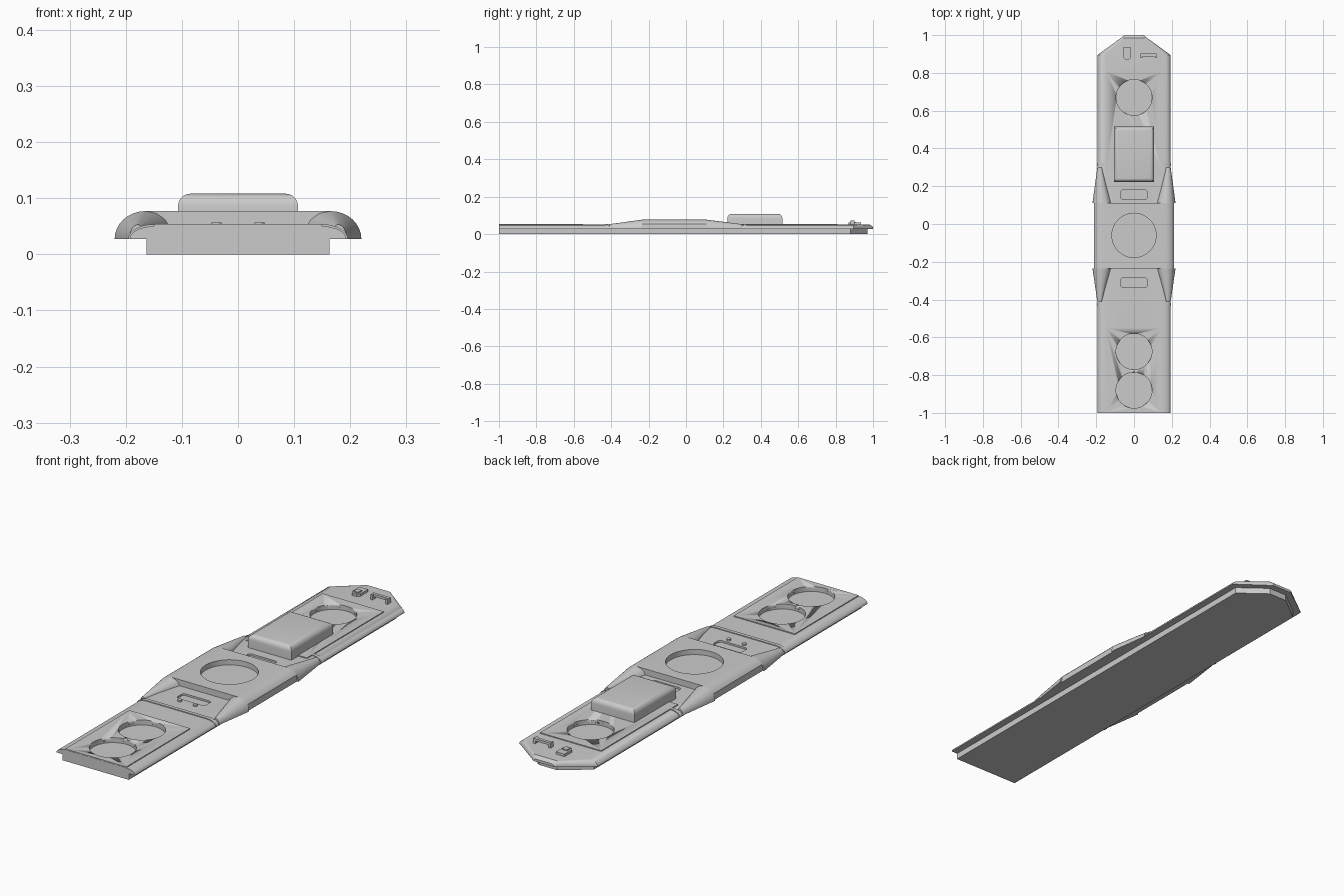
import bpy, bmesh, math
from mathutils import Matrix

if "Cube" in bpy.data.objects:
    bpy.data.objects.remove(bpy.data.objects["Cube"])

grey = bpy.data.materials.new("roof grey")
grey.use_nodes = True
grey.diffuse_color = (0.6, 0.6, 0.6, 1)
grey.node_tree.nodes["Principled BSDF"].inputs["Base Color"].default_value = (0.6, 0.6, 0.6, 1)


def finish(name, bm, cutter=None):
    bmesh.ops.recalc_face_normals(bm, faces=bm.faces)
    me = bpy.data.meshes.new(name)
    bm.to_mesh(me)
    bm.free()
    me.shade_smooth()
    me.set_sharp_from_angle(angle=math.radians(32))
    me.materials.append(grey)
    ob = bpy.data.objects.new(name, me)
    bpy.context.collection.objects.link(ob)
    if cutter:
        mod = ob.modifiers.new("pockets", 'BOOLEAN')
        mod.object = cutter
        mod.solver = 'EXACT'
    return ob


def loft(name, sections, cutter=None):
    """Solid through (y, [(x, z), ...]) cross-sections of equal length."""
    bm = bmesh.new()
    rings = [[bm.verts.new((x, y, z)) for x, z in pts] for y, pts in sections]
    n = len(rings[0])
    for a, b in zip(rings, rings[1:]):
        for i in range(n):
            j = (i + 1) % n
            bm.faces.new((a[i], a[j], b[j], b[i]))
    bm.faces.new(rings[0])
    bm.faces.new(rings[-1])
    return finish(name, bm, cutter)


def add_box(bm, x, y, z):
    """Box from (min, max) ranges."""
    size = [r[1] - r[0] for r in (x, y, z)]
    mid = [(r[0] + r[1]) / 2 for r in (x, y, z)]
    m = Matrix.Translation(mid) @ Matrix.Diagonal((*size, 1))
    return bmesh.ops.create_cube(bm, size=1, matrix=m)["verts"]


def box(name, x, y, z, cutter=None, bevel=0):
    bm = bmesh.new()
    add_box(bm, x, y, z)
    if bevel:
        edges = [e for e in bm.edges if sum(v.co.z for v in e.verts) / 2 > sum(z) / 2 + 0.001]
        bmesh.ops.bevel(bm, geom=edges, offset=bevel, segments=5, profile=0.5, affect='EDGES')
    return finish(name, bm, cutter)


def both(half):
    """Mirror a right-to-centre half profile into a closed outline."""
    return half + [(-x, z) for x, z in reversed(half)]


def arc(x0, x1, z0, z1, steps=8):
    """Quarter ellipse from (x1, z0) up to (x0, z1)."""
    return [(x0 + (x1 - x0) * math.cos(t), z0 + (z1 - z0) * math.sin(t))
            for t in (i / steps * math.pi / 2 for i in range(steps + 1))]


# Cutters: round fan pockets and shallow slots
bm = bmesh.new()
for y, r, floor in ((0.67, 0.095, 0.032), (-0.06, 0.117, 0.054),
                    (-0.675, 0.095, 0.032), (-0.88, 0.095, 0.032)):
    bmesh.ops.create_cone(bm, cap_ends=True, segments=48, radius1=r, radius2=r, depth=0.1,
                          matrix=Matrix.Translation((0, y, floor + 0.05)))
for y in (-0.31, 0.155):
    verts = add_box(bm, (-0.07, 0.07), (y - 0.025, y + 0.025), (0.042, 0.07))
    edges = {e for v in verts for e in v.link_edges if abs(e.verts[0].co.z - e.verts[1].co.z) > 0.01}
    bmesh.ops.bevel(bm, geom=list(edges), offset=0.012, segments=3, profile=0.5, affect='EDGES')
cutter = finish("pocket_cutter", bm)
cutter.hide_render = True
cutter.hide_set(True)
cutter.display_type = 'WIRE'

# Lower base with tapered nose
loft("base", [(y, both([(w, 0), (w, 0.028)]))
              for y, w in ((-1, 0.163), (0.88, 0.163), (0.97, 0.045))])

# Roof skin with rounded long edges and tapered nose
skin = arc(0.15, 0.193, 0.027, 0.05)


def nose(k, top):
    return both([(x * k, 0.027 + (z - 0.027) * top) for x, z in skin])


loft("roof_skin", [(-1, nose(1, 1)), (0.895, nose(1, 1)), (0.985, nose(0.36, 1)),
                   (1.0, nose(0.26, 0.5))], cutter)

# Raised deck panels
box("front_panel", (-0.15, 0.15), (-0.999, -0.55), (0.04, 0.054), cutter)
box("rear_panel", (-0.15, 0.15), (0.27, 0.81), (0.04, 0.054), cutter)

# Thin bands across the roof beside the hump
band = arc(0.15, 0.196, 0.027, 0.0535)
for name, y in (("front_band", -0.425), ("rear_band", 0.315)):
    loft(name, [(y - 0.008, both(band)), (y + 0.008, both(band))])

# Raised middle hump with a flat lower side
hump = [(0.213, 0.027)] + [(min(x, 0.213), z) for x, z in arc(0.165, 0.22, 0.027, 0.077)[3:]]
loft("middle_hump", [(-0.235, both(hump)), (0.11, both(hump))], cutter)

# Tapering shoulders at the hump corners
wide = arc(0.165, 0.22, 0.027, 0.077) + [(0.145, 0.073), (0.13, 0.062), (0.12, 0.045), (0.12, 0.027)]
slim = arc(0.178, 0.194, 0.027, 0.053) + [(0.175, 0.052), (0.172, 0.05), (0.17, 0.045), (0.17, 0.027)]
for end, y0, y1 in (("front", -0.235, -0.41), ("rear", 0.11, 0.3)):
    for side, s in (("left", 1), ("right", -1)):
        loft(f"{end}_{side}_shoulder", [(y0, [(s * x, z) for x, z in wide]),
                                        (y1, [(s * x, z) for x, z in slim])])

# Air conditioning unit
box("air_conditioner", (-0.107, 0.107), (0.222, 0.515), (0.045, 0.108), bevel=0.022)

# Small pins near the front slot
bm = bmesh.new()
for x in (-0.038, 0.038):
    bmesh.ops.create_cone(bm, cap_ends=True, segments=12, radius1=0.009, radius2=0.009, depth=0.02,
                          matrix=Matrix.Translation((x, -0.355, 0.047)))
finish("roof_pins", bm)

# Nose fittings: pointed housing and a raised bar on two feet
bm = bmesh.new()
outline = ((-0.057, 0.935), (-0.015, 0.935), (-0.015, 0.882), (-0.025, 0.87), (-0.047, 0.87), (-0.057, 0.882))
face = bm.faces.new([bm.verts.new((x, y, 0.045)) for x, y in outline])
top = bmesh.ops.extrude_face_region(bm, geom=[face])["geom"]
bmesh.ops.translate(bm, vec=(0, 0, 0.016), verts=[v for v in top if isinstance(v, bmesh.types.BMVert)])
add_box(bm, (-0.048, -0.024), (0.88, 0.905), (0.055, 0.066))
finish("nose_housing", bm)

bm = bmesh.new()
add_box(bm, (0.035, 0.12), (0.888, 0.902), (0.062, 0.073))
for x in (0.035, 0.11):
    add_box(bm, (x, x + 0.01), (0.88, 0.902), (0.045, 0.072))
finish("nose_bar", bm)
